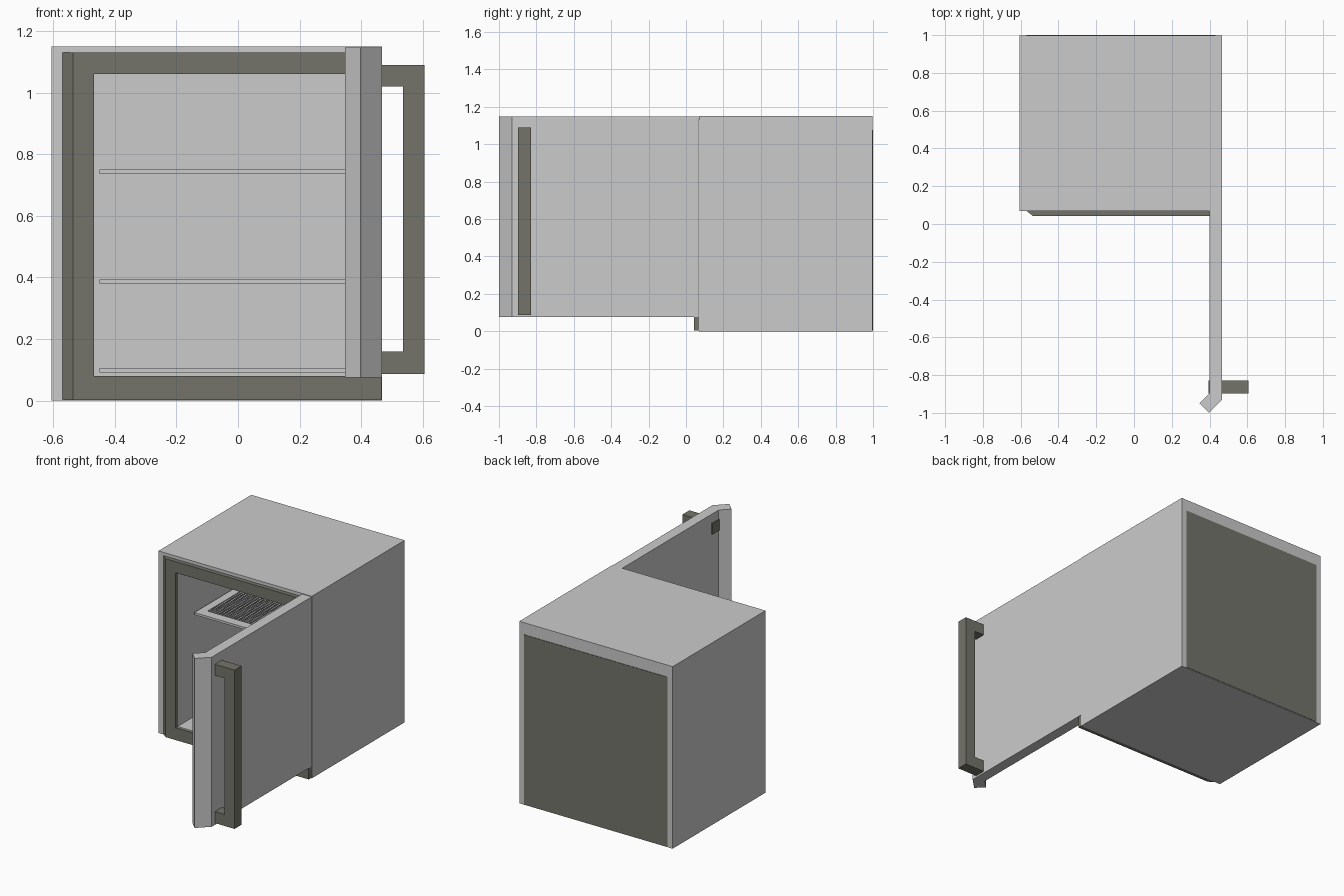
import bpy
import bmesh

if "Cube" in bpy.data.objects:
    bpy.data.objects.remove(bpy.data.objects["Cube"], do_unlink=True)


def material(name, colour):
    mat = bpy.data.materials.new(name)
    mat.use_nodes = True
    mat.diffuse_color = (*colour, 1)
    mat.node_tree.nodes["Principled BSDF"].inputs["Base Color"].default_value = (*colour, 1)
    return mat


LIGHT = material("light grey enamel", (0.60, 0.60, 0.60))
DARK = material("dark warm grey", (0.175, 0.175, 0.147))


def finish(name, bm, mat):
    bmesh.ops.recalc_face_normals(bm, faces=bm.faces)
    mesh = bpy.data.meshes.new(name)
    bm.to_mesh(mesh)
    bm.free()
    mesh.materials.append(mat)
    obj = bpy.data.objects.new(name, mesh)
    bpy.context.collection.objects.link(obj)
    return obj


def loft(name, rects, mat, closed=False):
    """Join upright rectangles (x0, x1, z0, z1, y); cap the ends or close the ring."""
    bm = bmesh.new()
    loops = [[bm.verts.new(p) for p in ((a, y, c), (b, y, c), (b, y, d), (a, y, d))]
             for a, b, c, d, y in rects]
    pairs = list(zip(loops, loops[1:]))
    if closed:
        pairs.append((loops[-1], loops[0]))
    else:
        bm.faces.new(loops[0])
        bm.faces.new(loops[-1])
    for p, q in pairs:
        for i in range(4):
            j = (i + 1) % 4
            bm.faces.new((p[i], p[j], q[j], q[i]))
    return finish(name, bm, mat)


def prism(name, points, direction, mat):
    """Extrude a flat polygon along a direction."""
    bm = bmesh.new()
    face = bm.faces.new([bm.verts.new(p) for p in points])
    new = bmesh.ops.extrude_face_region(bm, geom=[face])["geom"]
    bmesh.ops.translate(bm, vec=direction,
                        verts=[v for v in new if isinstance(v, bmesh.types.BMVert)])
    return finish(name, bm, mat)


# Cabinet shell with its hollow interior
outer = (-0.605, 0.467, 0.0, 1.15)
opening = (-0.467, 0.37, 0.08, 1.06)
loft("cabinet", [(*outer, 0.997), (*outer, 0.07), (*opening, 0.07), (*opening, 0.92)], LIGHT)

# Seal frame round the opening, bevelled on its free side
loft("front_seal_frame", [
    (-0.57, 0.465, 0.003, 1.13, 0.07), (-0.535, 0.465, 0.003, 1.13, 0.042),
    (*opening, 0.042), (*opening, 0.07)], DARK, closed=True)

# Rear panel
back = (-0.57, 0.432, 0.004, 1.075)
loft("back_panel", [(*back, 0.994), (*back, 1.0)], DARK)

# Open door with its angled lip
door_profile = [(0.4, 0.068), (0.467, 0.068), (0.467, -0.93),
                (0.397, -1.0), (0.347, -0.95), (0.4, -0.897)]
prism("door", [(x, y, 0.076) for x, y in door_profile], (0, 0, 1.071), LIGHT)

# Handle bracket passing through the door
handle_profile = [(0.394, 0.087), (0.605, 0.087), (0.605, 1.09), (0.394, 1.09),
                  (0.394, 1.02), (0.535, 1.02), (0.535, 0.16), (0.394, 0.16)]
prism("door_handle", [(x, -0.898, z) for x, z in handle_profile], (0, 0.07, 0), DARK)


def shelf(name, z, cells=36):
    """Thin perforated tray with a solid rim."""
    bm = bmesh.new()

    def spread(lo, hi, rim):
        inner = [lo + rim + (hi - lo - 2 * rim) * i / cells for i in range(cells + 1)]
        return [lo] + inner + [hi]

    xs, ys = spread(-0.45, 0.353, 0.05), spread(0.207, 0.9, 0.06)
    grid = [[bm.verts.new((x, y, z)) for y in ys] for x in xs]
    holes = []
    for i in range(cells + 2):
        for j in range(cells + 2):
            face = bm.faces.new((grid[i][j], grid[i + 1][j],
                                 grid[i + 1][j + 1], grid[i][j + 1]))
            if 0 < i <= cells and 0 < j <= cells:
                holes.append(face)
    bmesh.ops.inset_individual(bm, faces=holes, thickness=0.005)
    bmesh.ops.delete(bm, geom=holes, context="FACES")
    obj = finish(name, bm, LIGHT)
    # Face the tray upward so its thickness grows downward
    if obj.data.polygons[0].normal.z < 0:
        obj.data.flip_normals()
    mod = obj.modifiers.new("thickness", "SOLIDIFY")
    mod.thickness = 0.014
    mod.offset = -1


for label, height in (("lower", 0.106), ("middle", 0.394), ("upper", 0.75)):
    shelf(label + "_shelf", height)
